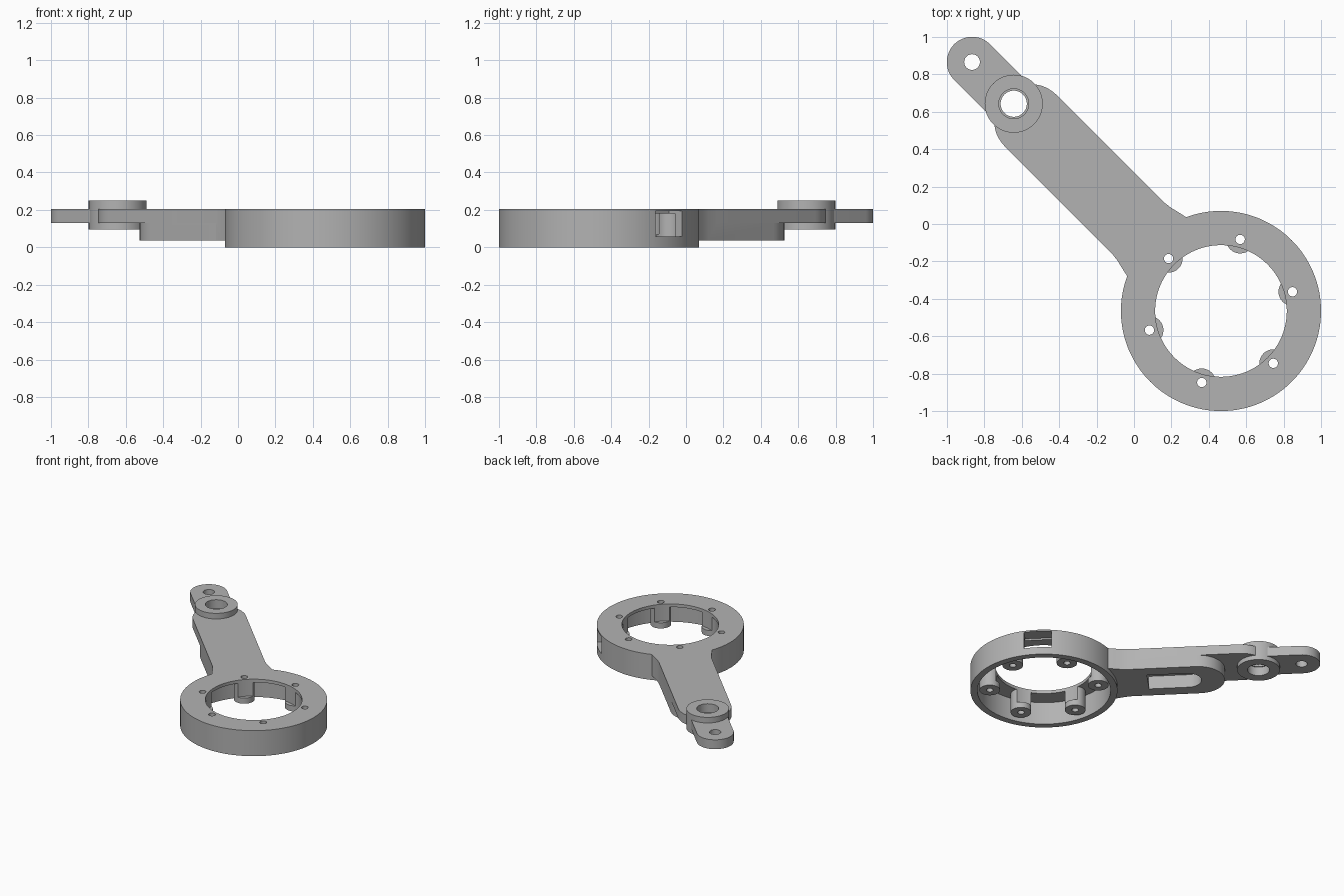
import bpy, bmesh, math
from mathutils import Matrix, Vector

cube = bpy.data.objects.get("Cube")
if cube:
    bpy.data.objects.remove(cube, do_unlink=True)

grey = bpy.data.materials.new("plain grey")
grey.use_nodes = True
COLOUR = (0.45, 0.45, 0.45, 1)
grey.diffuse_color = COLOUR
grey.node_tree.nodes["Principled BSDF"].inputs["Base Color"].default_value = COLOUR

# Local frame: u runs from the ring centre along the arm, v across it
RING = Vector((0.465, -0.465, 0))
FRAME = Matrix.Translation(RING) @ Matrix.Rotation(math.radians(135), 4, "Z")
TOP = 0.205
PIVOT_U, TIP_U = 1.567, 1.882


def prism(name, outline, z0, z1):
    bm = bmesh.new()
    face = bm.faces.new([bm.verts.new((u, v, z0)) for u, v in outline])
    ext = bmesh.ops.extrude_face_region(bm, geom=[face])["geom"]
    bmesh.ops.translate(bm, vec=(0, 0, z1 - z0),
                        verts=[g for g in ext if isinstance(g, bmesh.types.BMVert)])
    bmesh.ops.recalc_face_normals(bm, faces=bm.faces)
    bm.transform(FRAME)
    mesh = bpy.data.meshes.new(name)
    bm.to_mesh(mesh)
    bm.free()
    mesh.materials.append(grey)
    obj = bpy.data.objects.new(name, mesh)
    bpy.context.collection.objects.link(obj)
    return obj


def arc(u, v, r, a0, a1, n):
    angles = [math.radians(a0 + (a1 - a0) * i / n) for i in range(n + 1)]
    return [(u + r * math.cos(a), v + r * math.sin(a)) for a in angles]


def disc(name, u, v, r, z0, z1, n=48):
    return prism(name, arc(u, v, r, 0, 360, n)[:-1], z0, z1)


def tongue(name, start, centre, r, z0, z1):
    """Bar with a straight start and a half-round end."""
    return prism(name, [(start, -r)] + arc(centre, 0, r, -90, 90, 24) + [(start, r)], z0, z1)


def combine(target, other, operation):
    mod = target.modifiers.new(operation, "BOOLEAN")
    mod.operation, mod.object, mod.solver = operation, other, "EXACT"
    bpy.context.view_layer.objects.active = target
    bpy.ops.object.modifier_apply(modifier=mod.name)
    bpy.data.objects.remove(other, do_unlink=True)


frame = disc("ring_and_arm", 0, 0, 0.535, 0, TOP, 128)

# Arm: thick lower bar, longer upper bar, flared root
combine(frame, tongue("lower_arm", 0.4, 1.125, 0.195, 0.035, TOP), "UNION")
combine(frame, tongue("upper_arm", 0.6, 1.44, 0.195, 0.13, TOP), "UNION")
flare = [(0.42, 0.235), (0.495, 0.221), (0.54, 0.211), (0.58, 0.201), (0.63, 0.195)]
root = flare + [(u, -v) for u, v in reversed(flare)]
combine(frame, prism("arm_root", root, 0.035, TOP), "UNION")

# Narrow end link and raised pivot collar
combine(frame, tongue("end_link", 1.4, TIP_U, 0.135, 0.13, TOP), "UNION")
combine(frame, disc("pivot_collar", PIVOT_U, 0, 0.155, 0.095, 0.25, 64), "UNION")

# Hollow underside of the ring, then six screw posts
combine(frame, disc("cavity", 0, 0, 0.485, -0.1, 0.18, 128), "DIFFERENCE")
spots = [(0.396 * math.cos(i * math.pi / 3), 0.396 * math.sin(i * math.pi / 3)) for i in range(6)]
for u, v in spots:
    combine(frame, disc("screw_post", u, v, 0.075, 0.025, 0.19, 32), "UNION")

# Central opening trims the posts above their feet
combine(frame, disc("opening", 0, 0, 0.352, 0.07, 0.4, 96), "DIFFERENCE")
for u, v in spots:
    combine(frame, disc("screw_hole", u, v, 0.025, -0.1, 0.4, 20), "DIFFERENCE")

# Side window and pocket under the arm
window = [(-0.1, -0.43), (0.1, -0.43), (0.1, -0.65), (-0.1, -0.65)]
combine(frame, prism("window", window, 0.058, 0.193), "DIFFERENCE")
combine(frame, tongue("pocket", 0.76, 1.05, 0.1, -0.1, 0.14), "DIFFERENCE")

# Pivot bore with a thin inner lip, and the end hole
combine(frame, disc("bore", PIVOT_U, 0, 0.07, -0.1, 0.4), "DIFFERENCE")
combine(frame, disc("upper_recess", PIVOT_U, 0, 0.08, 0.18, 0.4), "DIFFERENCE")
combine(frame, disc("lower_recess", PIVOT_U, 0, 0.08, -0.1, 0.165), "DIFFERENCE")
combine(frame, disc("end_hole", TIP_U, 0, 0.042, -0.1, 0.4, 32), "DIFFERENCE")

bpy.ops.object.select_all(action="DESELECT")
frame.select_set(True)
bpy.context.view_layer.objects.active = frame
bpy.ops.object.shade_smooth_by_angle(angle=math.radians(30))
